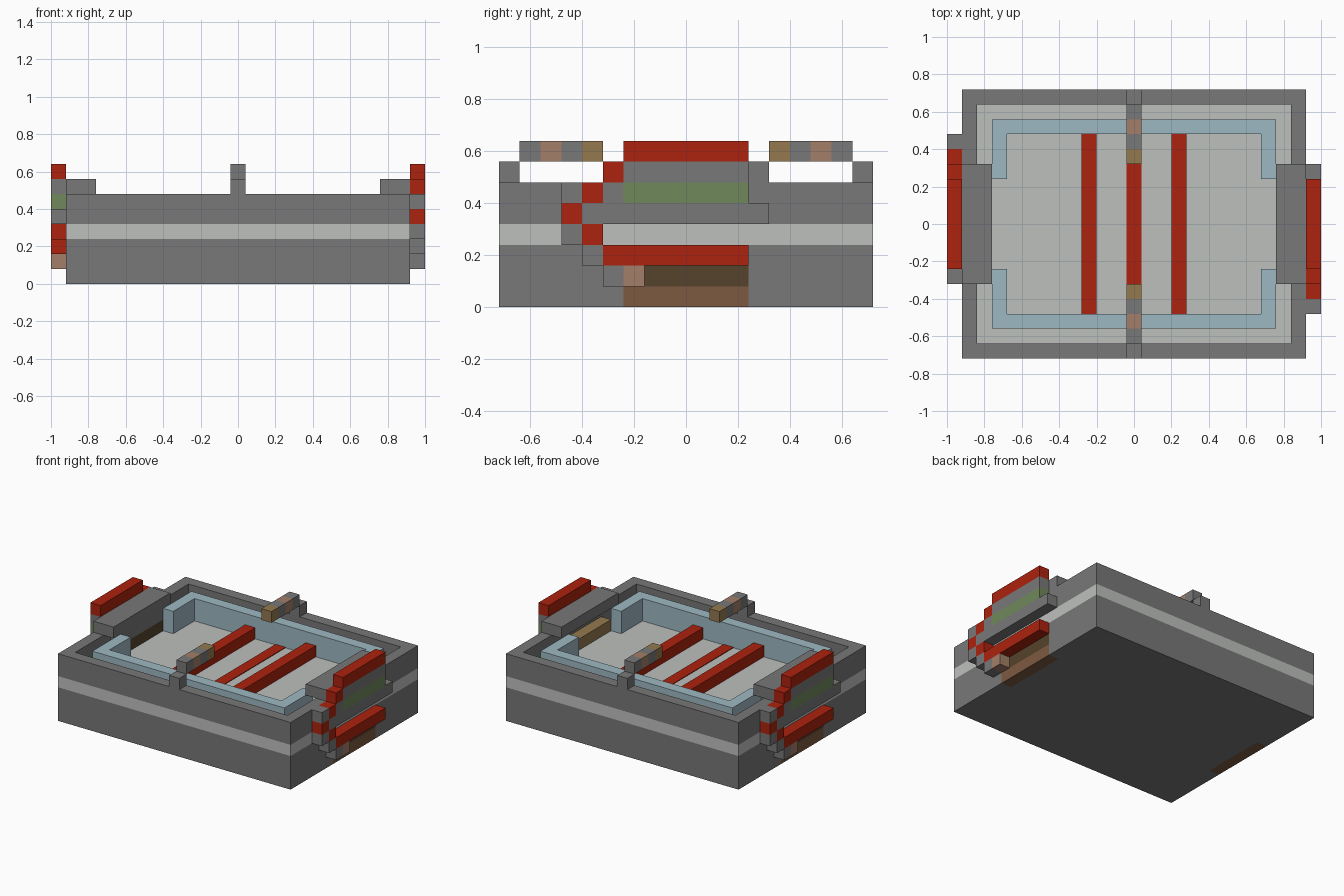
import bpy, bmesh
from mathutils import Vector

cube = bpy.data.objects.get("Cube")
if cube:
    bpy.data.objects.remove(cube, do_unlink=True)

U = 0.08  # block size: all boxes below are given in blocks


def material(name, rgb):
    lin = [((c / 255 + 0.055) / 1.055) ** 2.4 for c in rgb] + [1]
    m = bpy.data.materials.new(name)
    m.use_nodes = True
    m.diffuse_color = lin
    m.node_tree.nodes["Principled BSDF"].inputs["Base Color"].default_value = lin
    return m


STONE = material("stone grey", (120, 120, 120))
PALE = material("pale grey", (190, 192, 190))
BLUE = material("pale blue", (158, 184, 195))
RED = material("red", (172, 34, 14))
TAN = material("tan", (148, 121, 78))
PEACH = material("peach", (162, 126, 104))
GREEN = material("moss green", (112, 137, 92))
DARK = material("dark brown", (86, 67, 45))
BROWN = material("brown", (125, 90, 65))


def part(name, mat, *boxes):
    """One object made of boxes (x0, x1, y0, y1, z0, z1)."""
    bm = bmesh.new()
    for x0, x1, y0, y1, z0, z1 in boxes:
        size = Vector((abs(x1 - x0), abs(y1 - y0), z1 - z0)) * U
        mid = Vector((x0 + x1, y0 + y1, z0 + z1)) * U / 2
        verts = bmesh.ops.create_cube(bm, size=1)["verts"]
        bmesh.ops.scale(bm, vec=size, verts=verts)
        bmesh.ops.translate(bm, vec=mid, verts=verts)
    mesh = bpy.data.meshes.new(name)
    bm.to_mesh(mesh)
    bm.free()
    mesh.materials.append(mat)
    bpy.context.collection.objects.link(bpy.data.objects.new(name, mesh))


def turned(box, s):
    """Half turn about the vertical axis when s is -1."""
    return tuple(v * s for v in box[:4]) + tuple(box[4:])


W, D = 11.5, 9  # half width and depth of the tray

# Tray: base, pale floor layer and rim
part("base", STONE, (-W + 1, W - 1, -D, D, 0, 3))
part("floor_layer", PALE, (-W, W, -D, D, 3, 4))
part("rim", STONE,
     (-W, W, -D, -D + 1, 4, 6), (-W, W, D - 1, D, 4, 6),
     (-W, -W + 1, -D + 1, D - 1, 4, 6), (W - 1, W, -D + 1, D - 1, 4, 6))

# Blue inner frame, open in the middle of both sides
frame = []
for s in (-1, 1):
    frame.append((-9.5, 9.5, 6 * s, 7 * s, 4, 6))
    frame += [(8.5 * t, 9.5 * t, 3 * s, 6 * s, 4, 6) for t in (-1, 1)]
part("inner_frame", BLUE, *frame)

# Red bars and the flat centre line on the floor
part("floor_bars", RED, *[(2.5 * s, 3.5 * s, -6, 6, 4, 5) for s in (-1, 1)])
part("centre_line", RED, (-0.5, 0.5, -6, 6, 4, 4.06))

# Everything that repeats on opposite sides
for s, side in ((1, "left"), (-1, "right")):
    def add(name, mat, *boxes):
        part(side + "_" + name, mat, *[turned(b, s) for b in boxes])

    # Base end wall with brown foot and dark strip
    add("base_end", STONE, (W - 1, W, -D, -3, 0, 3), (W - 1, W, 3, D, 0, 3),
        (W - 1, W, -3, 3, 2, 3), (W - 1, W, -3, -2, 1, 2))
    add("foot", BROWN, (W - 1, W, -3, 3, 0, 1))
    add("dark_strip", DARK, (W - 1, W, -2, 3, 1, 2))

    # Raised block over the rim
    add("rim_block", STONE, (9.5, W, -4, 4, 6, 7))

    # Stepped ornament on the outer end
    a, b = W, W + 1
    add("ornament_grey", STONE,
        (a, b, -3, 3, 6, 7), (a, b, -5, 4, 4, 5), (a, b, -4, -3, 5, 6),
        (a, b, -6, -5, 5, 6), (a, b, -6, -5, 3, 4),
        (a, b, -5, -4, 2, 3), (a, b, -4, -3, 1, 2))
    add("ornament_red", RED,
        (a, b, -3, 3, 7, 8), (a, b, -4, -3, 6, 7), (a, b, -5, -4, 5, 6),
        (a, b, -6, -5, 4, 5), (a, b, -5, -4, 3, 4), (a, b, -4, 3, 2, 3))
    add("ornament_green", GREEN, (a, b, -3, 3, 5, 6))
    add("ornament_tip", PEACH, (a, b, -3, -2, 1, 2))

    # Spout arm reaching inwards from the rim
    add("arm_grey", STONE, (-0.5, 0.5, -9, -8, 6, 7),
        (-0.5, 0.5, -8, -7, 7, 8), (-0.5, 0.5, -6, -5, 7, 8))
    add("arm_band", PEACH, (-0.5, 0.5, -7, -6, 7, 8))
    add("arm_tip", TAN, (-0.5, 0.5, -5, -4, 7, 8))

# Ledges under the rim blocks
part("left_ledge", TAN, (9.5, 10.5, -3, 3, 4, 5))
part("right_ledge", DARK, (-10.5, -9.5, -3, 3, 4, 5))
part("right_ledge_top", STONE, (-10.5, -9.5, -3, 3, 5, 6))
